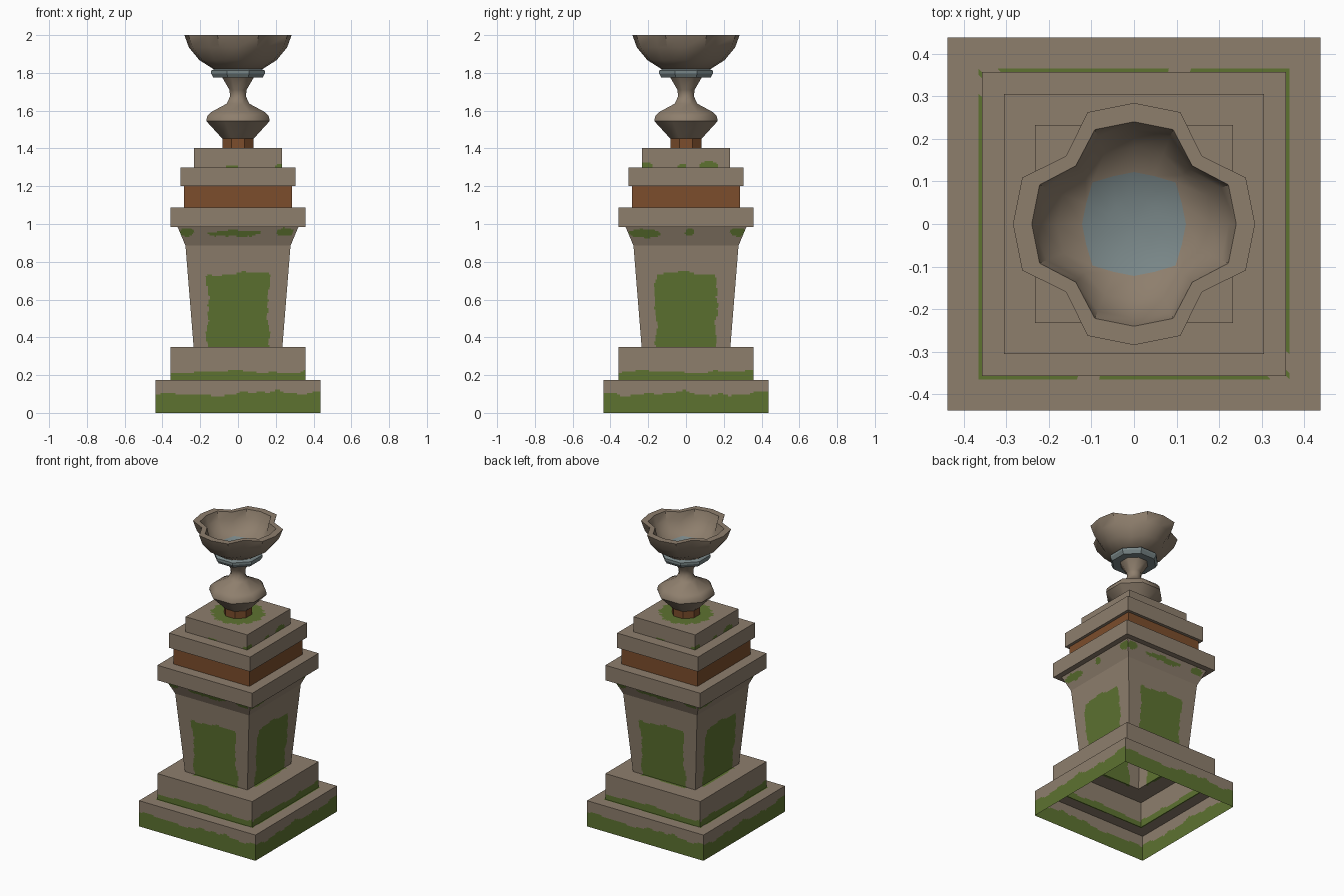
import bpy, bmesh, math

if "Cube" in bpy.data.objects:
    bpy.data.objects.remove(bpy.data.objects["Cube"])


def material(name, rgb):
    m = bpy.data.materials.new(name)
    m.diffuse_color = (*rgb, 1)
    m.use_nodes = True
    m.node_tree.nodes["Principled BSDF"].inputs["Base Color"].default_value = m.diffuse_color
    return m


STONE, MOSS, RUST, WATER = range(4)
MATS = [material("stone", (0.27, 0.21, 0.152)), material("moss", (0.11, 0.17, 0.03)),
        material("rust_brown", (0.20, 0.075, 0.025)), material("blue_grey", (0.19, 0.24, 0.245))]


def finish(name, bm, angle=None):
    bmesh.ops.remove_doubles(bm, verts=bm.verts, dist=1e-5)
    me = bpy.data.meshes.new(name)
    bm.to_mesh(me)
    bm.free()
    for m in MATS:
        me.materials.append(m)
    ob = bpy.data.objects.new(name, me)
    bpy.context.collection.objects.link(ob)
    if angle:
        bpy.ops.object.select_all(action='DESELECT')
        ob.select_set(True)
        bpy.context.view_layer.objects.active = ob
        bpy.ops.object.shade_smooth_by_angle(angle=math.radians(angle))
    return ob


def wave(t, k):
    return (math.sin(13 * t + 2.1 * k) + 0.6 * math.sin(31 * t + 1 + k) + 0.4 * math.sin(67 * t + 2 * k)) / 2


def in_blob(u, z, blobs):
    return any(((u - a) / ra) ** 2 + ((z - b) / rb) ** 2 < 1 for a, b, ra, rb in blobs)


# --- moss rules: u along the side, h distance from the axis, z height, k side parity
def moss_plinth(u, h, z, k):
    if z > 0.1745:
        return h < 0.364 + 0.005 * wave(u, k)
    return z < 0.102 + 0.018 * wave(u, k) + 0.025 * (u if k == 0 else 0)


def moss_step(u, h, z, k):
    if z > 0.3495:
        return h < 0.25 + 0.006 * wave(u, k) and abs(u) < 0.17
    return z < 0.218 + 0.013 * wave(u, k + 1)


FLARE = [[(-0.02, 0.95, 0.14, 0.016), (0.25, 0.957, 0.045, 0.022), (-0.27, 0.957, 0.04, 0.022)],
         [(-0.22, 0.95, 0.085, 0.022), (0.02, 0.958, 0.025, 0.02), (0.28, 0.957, 0.045, 0.022)]]
SLAB = [[(-0.03, 1.3, 0.03, 0.012), (0.22, 1.3, 0.02, 0.02)],
        [(-0.21, 1.3, 0.03, 0.03), (-0.02, 1.3, 0.025, 0.02), (0.12, 1.3, 0.05, 0.035)]]


def moss_shaft(u, h, z, k):
    if z > 0.88:
        return in_blob(u, z + 0.005 * wave(3 * u, k), FLARE[k])
    return abs(u) < 0.161 + 0.012 * wave(z * 1.5 + (u > 0), k) and z < 0.738 + 0.015 * wave(u, k)


def moss_slab(u, h, z, k):
    if z > 1.399:
        return math.hypot(u, h) < 0.165 + 0.015 * wave(math.atan2(u, h), k)
    return in_blob(u, z, SLAB[k])


def square_part(name, profile, mat=STONE, moss=None, cell=0.009):
    """Four-sided open skin through (half width, z) points, finely cut where moss is painted."""
    bm = bmesh.new()
    for (h0, z0), (h1, z1) in zip(profile, profile[1:]):
        nu = math.ceil(2 * max(h0, h1) / cell) if moss else 1
        nv = math.ceil(math.hypot(h1 - h0, z1 - z0) / cell) if moss else 1
        for k in range(4):
            c, s = round(math.cos(k * math.pi / 2)), round(math.sin(k * math.pi / 2))
            grid = []
            for j in range(nv + 1):
                h, z = h0 + (h1 - h0) * j / nv, z0 + (z1 - z0) * j / nv
                us = [h * (2 * i / nu - 1) for i in range(nu + 1)]
                grid.append([bm.verts.new((u * c + h * s, u * s - h * c, z)) for u in us])
            for j in range(nv):
                h, z = h0 + (h1 - h0) * (j + .5) / nv, z0 + (z1 - z0) * (j + .5) / nv
                for i in range(nu):
                    f = bm.faces.new((grid[j][i], grid[j][i + 1], grid[j + 1][i + 1], grid[j + 1][i]))
                    u = h * ((2 * i + 1) / nu - 1)
                    f.material_index = MOSS if moss and moss(u, h, z, k % 2) else mat
    return finish(name, bm)


def turned_part(name, profile, sides, turn=0.0, angle=None):
    """Lathe through (radius, z, material of band above, diagonal pinch) points."""
    bm = bmesh.new()
    rings = []
    for r, z, _, pinch in profile:
        ring = []
        for i in range(sides):
            a = 2 * math.pi * (i + turn) / sides
            q = r * pinch if sides == 16 and i % 4 == 2 else r
            ring.append(bm.verts.new((q * math.cos(a), q * math.sin(a), z)))
        rings.append(ring)
    for p, lo, hi in zip(profile, rings, rings[1:]):
        for i in range(sides):
            n = (i + 1) % sides
            bm.faces.new((lo[i], lo[n], hi[n], hi[i])).material_index = p[2]
    return finish(name, bm, angle)


# --- pedestal, a hollow square stack open at the bottom
square_part("plinth", [(0.438, 0), (0.438, 0.175), (0.357, 0.175)], moss=moss_plinth)
square_part("step", [(0.357, 0.175), (0.357, 0.35), (0.235, 0.35)], moss=moss_step)
square_part("shaft", [(0.235, 0.35), (0.278, 0.885), (0.32, 0.985)], moss=moss_shaft)
square_part("cornice", [(0.32, 0.985), (0.357, 0.985), (0.357, 1.087), (0.285, 1.087)])
square_part("rust_band", [(0.285, 1.087), (0.285, 1.2)], mat=RUST)
square_part("upper_slab", [(0.285, 1.2), (0.305, 1.2), (0.305, 1.3), (0.232, 1.3)])
square_part("top_slab", [(0.232, 1.3), (0.232, 1.403), (0.06, 1.403)], moss=moss_slab)

# --- stem of the urn, eight sided with flats to the front
OCT = 1 / math.cos(math.pi / 8)
turned_part("urn_foot", [(0.083 * OCT, 1.4, RUST, 1), (0.083 * OCT, 1.452, RUST, 1)], 8, 0.5)
stem = [(0.083, 1.452), (0.168, 1.545), (0.163, 1.57), (0.143, 1.592), (0.06, 1.637),
        (0.042, 1.675), (0.045, 1.71), (0.083, 1.775)]
turned_part("urn_stem", [(r * OCT, z, STONE, 1) for r, z in stem], 8, 0.5, 50)
collar = [(0.07, 1.775), (0.13, 1.775), (0.143, 1.797), (0.143, 1.812), (0.125, 1.82), (0.08, 1.82)]
turned_part("urn_collar", [(r * OCT, z, WATER, 1) for r, z in collar], 8, 0.5)

# --- lobed bowl, outside, rim and inside with a stained bottom
turned_part("urn_bowl", [
    (0.06, 1.82, STONE, 1), (0.13, 1.82, STONE, 0.97), (0.205, 1.868, STONE, 0.87),
    (0.26, 1.935, STONE, 0.81), (0.284, 2.0, STONE, 0.795), (0.24, 2.0, STONE, 0.805),
    (0.222, 1.945, STONE, 0.82), (0.18, 1.895, STONE, 0.9), (0.122, 1.862, WATER, 1.13),
    (0.06, 1.845, WATER, 1), (0.0, 1.84, WATER, 1)], 16, 0, 40)
